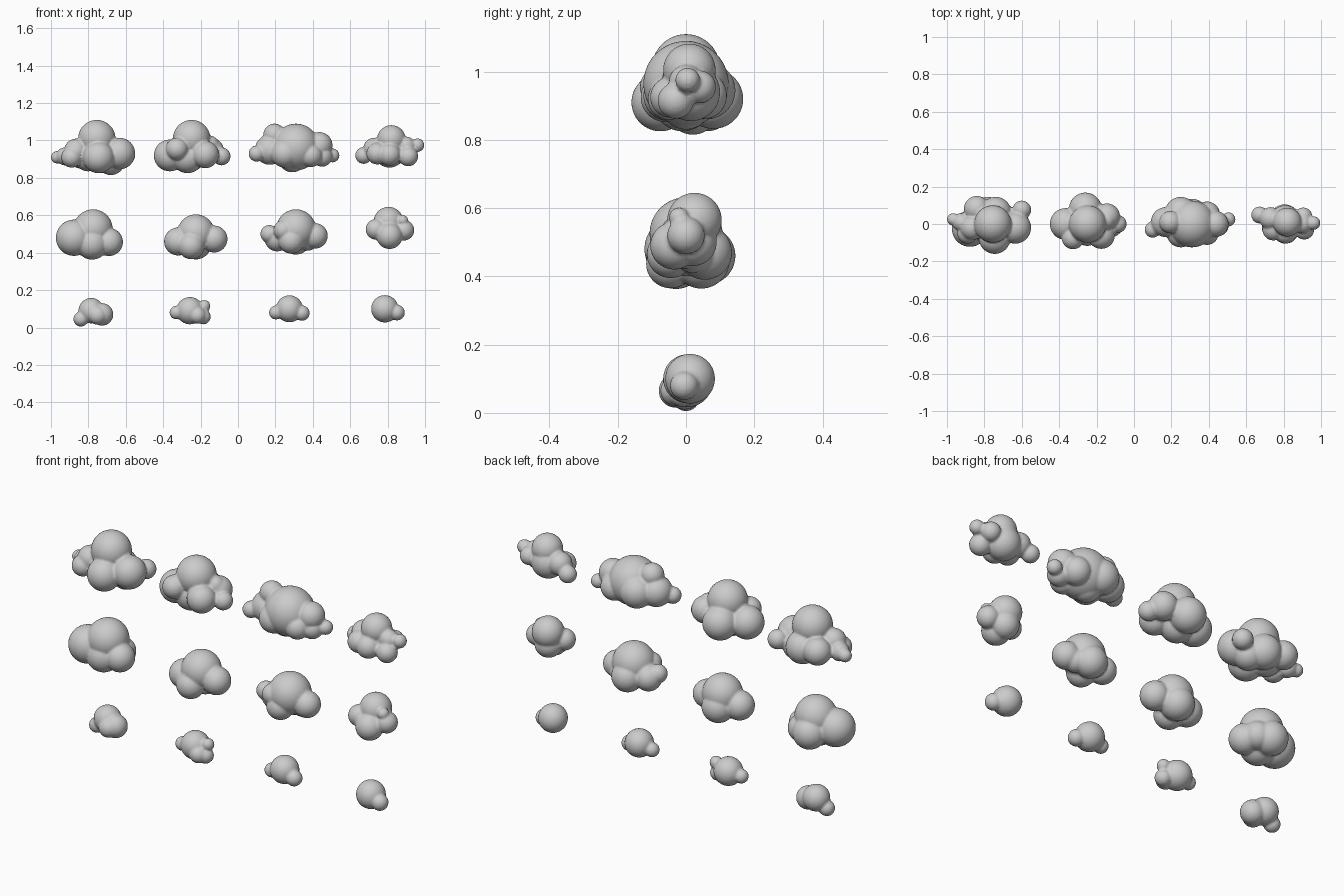
import bpy, bmesh
from mathutils import Matrix


def cloud(name, puffs):
    """Fuse overlapping ball puffs (x, y, z, radius) into one smooth cloud."""
    bm = bmesh.new()
    for x, y, z, r in puffs:
        bmesh.ops.create_icosphere(bm, subdivisions=4, radius=r,
                                   matrix=Matrix.Translation((x, y, z)))
    me = bpy.data.meshes.new(name)
    bm.to_mesh(me)
    bm.free()
    ob = bpy.data.objects.new(name, me)
    bpy.context.collection.objects.link(ob)
    mod = ob.modifiers.new("fuse", 'REMESH')
    mod.mode = 'VOXEL'
    mod.voxel_size = 0.007
    mod.use_smooth_shade = True


# Top row: large clouds with many puffs
cloud("large_cloud_1", [
    (-.755, 0, 1.01, .10), (-.745, -.075, .91, .085), (-.635, -.02, .93, .085),
    (-.60, .075, .92, .05), (-.865, -.02, .945, .065), (-.84, .08, .92, .07),
    (-.74, .06, .91, .085), (-.68, .02, .89, .075), (-.89, -.05, .91, .055),
    (-.925, .01, .915, .048), (-.967, .025, .91, .033), (-.80, 0, .915, .08)])
cloud("large_cloud_2", [
    (-.248, 0, 1.01, .10), (-.365, 0, .92, .085), (-.326, -.075, .955, .06),
    (-.26, .08, .92, .088), (-.175, -.06, .925, .073), (-.145, .04, .945, .07),
    (-.088, 0, .915, .048), (-.27, -.01, .91, .085), (-.15, .02, .975, .05)])
cloud("large_cloud_3", [
    (.31, 0, .965, .125), (.195, .01, 1.03, .06), (.17, .01, .95, .08),
    (.10, -.03, .93, .043), (.25, .06, .945, .085), (.25, -.05, .93, .075),
    (.435, 0, .975, .07), (.39, .05, .93, .07), (.39, -.05, .92, .062),
    (.45, -.01, .915, .055), (.505, .025, .92, .037), (.29, 0, .905, .075)])
cloud("large_cloud_4", [
    (.82, .01, 1.005, .077), (.81, .015, .94, .085), (.672, .048, .92, .045),
    (.73, .03, .955, .06), (.745, -.03, .93, .058), (.81, -.045, .925, .06),
    (.905, .04, .955, .048), (.91, -.03, .915, .053), (.90, 0, .97, .05),
    (.96, .005, .975, .036)])

# Middle row: medium clouds
cloud("medium_cloud_1", [
    (-.775, 0, .527, .105), (-.877, -.025, .48, .097), (-.69, -.02, .457, .075),
    (-.78, .06, .46, .085), (-.78, -.03, .45, .087), (-.72, .04, .46, .07)])
cloud("medium_cloud_2", [
    (-.225, .01, .505, .10), (-.32, 0, .46, .075), (-.128, 0, .473, .072),
    (-.25, -.045, .437, .072), (-.225, .045, .447, .083)])
cloud("medium_cloud_3", [
    (.31, 0, .525, .107), (.168, 0, .50, .048), (.21, .02, .475, .068),
    (.245, -.05, .52, .055), (.285, -.045, .465, .07), (.412, 0, .49, .068),
    (.31, .055, .47, .08), (.37, .02, .47, .06)])
cloud("medium_cloud_4", [
    (.805, .025, .565, .08), (.738, -.02, .525, .055), (.887, 0, .52, .055),
    (.88, -.02, .572, .03), (.81, -.035, .49, .07), (.805, .02, .50, .07)])

# Bottom row: small clouds
cloud("small_cloud_1", [
    (-.785, .01, .09, .068), (-.727, -.005, .07, .06), (-.84, 0, .045, .04),
    (-.75, -.03, .065, .05)])
cloud("small_cloud_2", [
    (-.257, .005, .09, .073), (-.33, 0, .08, .036), (-.187, -.01, .058, .041),
    (-.18, 0, .115, .032), (-.215, -.03, .065, .045)])
cloud("small_cloud_3", [
    (.275, .005, .10, .072), (.203, 0, .08, .037), (.342, -.01, .077, .041)])
cloud("small_cloud_4", [
    (.785, .012, .10, .073), (.85, -.005, .08, .042)])
